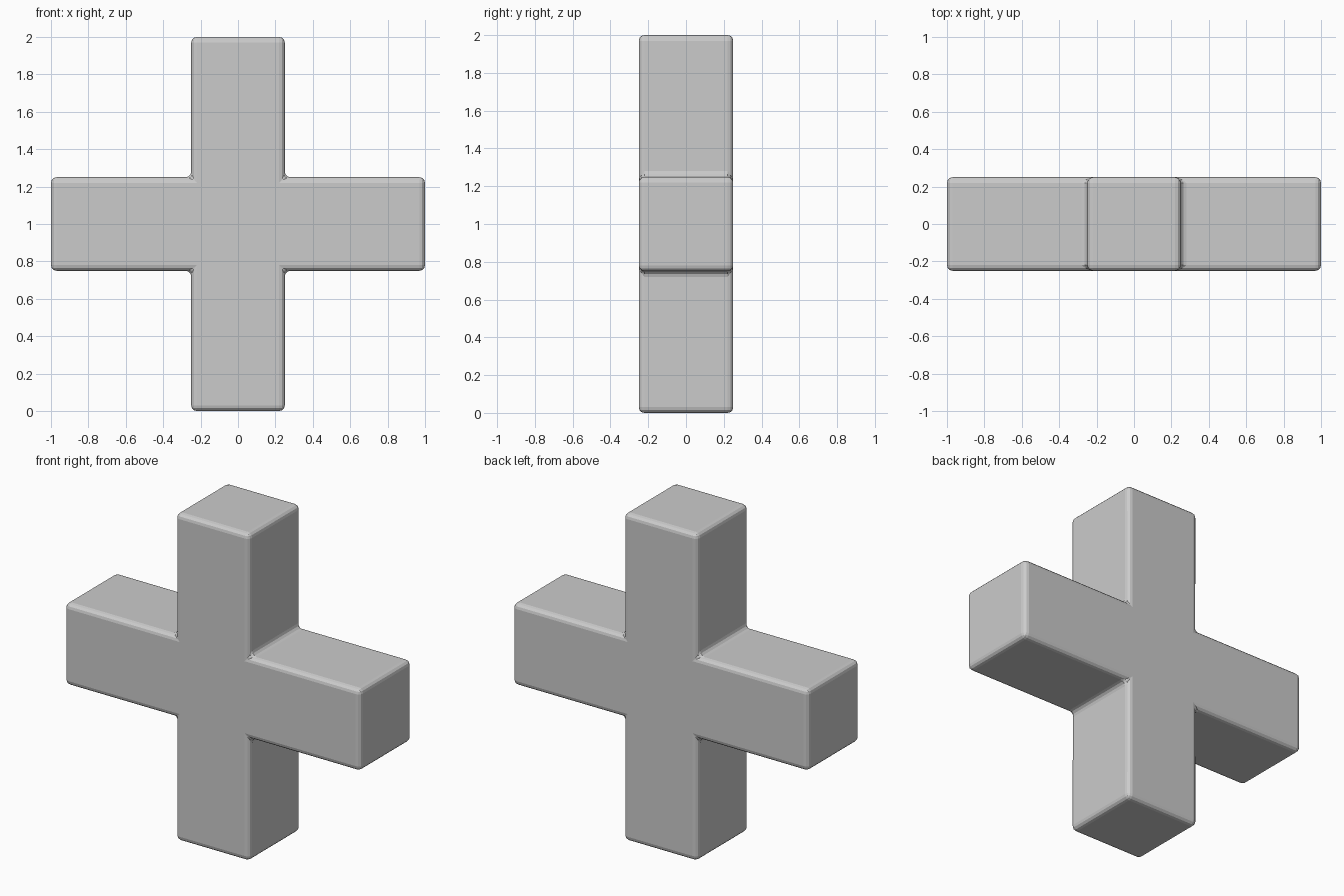
import bpy, bmesh

if "Cube" in bpy.data.objects:
    bpy.data.objects.remove(bpy.data.objects["Cube"])

H = 0.25      # half thickness of the arms
L = 1.0       # arm length from the centre
BEVEL = 0.03

# Plus-shaped outline, one quarter turned four times
outline = []
a, b, c = (H, L), (H, H), (L, H)
for _ in range(4):
    outline += [a, b, c]
    a, b, c = [(y, -x) for x, y in (a, b, c)]

# Extrude the outline from front to back
bm = bmesh.new()
face = bm.faces.new([bm.verts.new((x, -H, z + L)) for x, z in outline])
ext = bmesh.ops.extrude_face_region(bm, geom=[face])
moved = [v for v in ext["geom"] if isinstance(v, bmesh.types.BMVert)]
bmesh.ops.translate(bm, verts=moved, vec=(0, 2 * H, 0))
bmesh.ops.recalc_face_normals(bm, faces=bm.faces)
mesh = bpy.data.meshes.new("plus_block")
bm.to_mesh(mesh)
bm.free()
plus = bpy.data.objects.new("plus_block", mesh)
bpy.context.collection.objects.link(plus)

# Rounded outer edges and filleted inner corners
mod = plus.modifiers.new("rounded_edges", 'BEVEL')
mod.width = BEVEL
mod.segments = 3
mod.limit_method = 'ANGLE'
